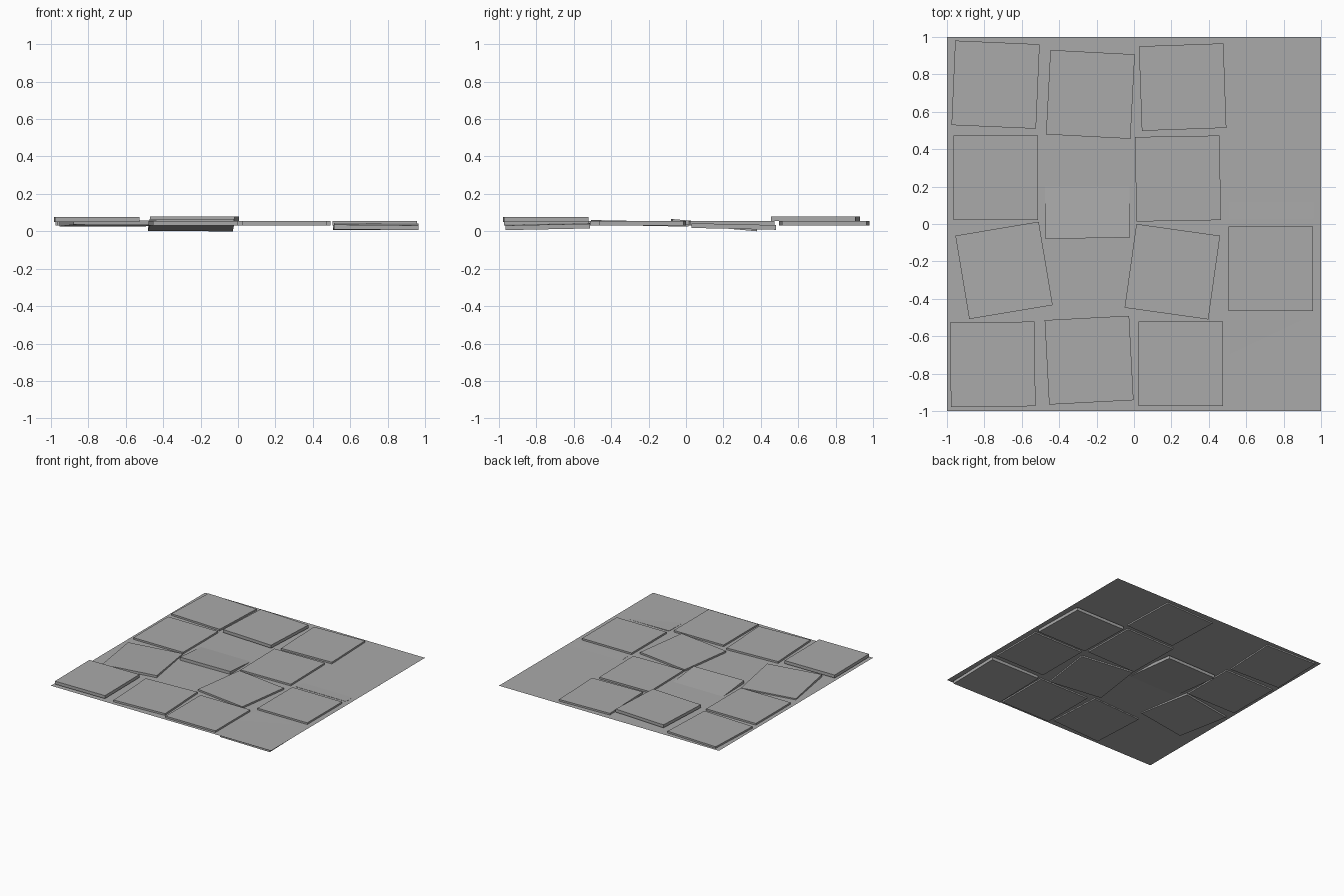
import bpy, math
from mathutils import Matrix, Vector

if "Cube" in bpy.data.objects:
    bpy.data.objects.remove(bpy.data.objects["Cube"])

stone = bpy.data.materials.new("stone grey")
stone.diffuse_color = (0.40, 0.40, 0.40, 1)
stone.use_nodes = True
stone.node_tree.nodes["Principled BSDF"].inputs["Base Color"].default_value = stone.diffuse_color

SIZE, THICK, GROUND = 0.452, 0.025, 0.041

# ground sheet, a single flat plane that the tiles are bedded in
bpy.ops.mesh.primitive_plane_add(size=2, location=(0, 0, GROUND))
ground = bpy.context.object
ground.name = "ground_sheet"
ground.data.materials.append(stone)


def paving_tile(name, x, y, turn, top=0.055, slope_x=0.0, slope_y=0.0):
    """Square slab: centre, turn in degrees, height of top centre, slope."""
    bpy.ops.mesh.primitive_cube_add(size=1)
    tile = bpy.context.object
    tile.name = name
    rot = Matrix.Rotation(math.radians(turn), 4, 'Z')
    for v in tile.data.vertices:
        p = rot @ Vector((v.co.x * SIZE, v.co.y * SIZE, (v.co.z - 0.5) * THICK))
        p.z += top + slope_x * p.x + slope_y * p.y
        v.co = p
    tile.location = (x, y, 0)
    tile.data.materials.append(stone)


# rows from back to front; two places are left without a tile
tiles = [
    (-0.740, 0.745, -2.5), (-0.233, 0.693, -3, 0.080), (0.260, 0.732, 2),
    (-0.740, 0.247, 0), (-0.250, 0.150, 1, 0.0455, 0, -0.089),
    (0.235, 0.243, 1), (0.735, 0.255, 0, 0.038, 0, -0.022),
    (-0.695, -0.248, 9.5, 0.055, 0.0, -0.02), (0.205, -0.255, -8, 0.055),
    (0.730, -0.240, 0),
    (-0.755, -0.750, 0.5, 0.076), (-0.240, -0.728, 3, 0.056),
    (0.250, -0.747, 0), (0.738, -0.738, 0, 0.038, -0.0095, 0.02),
]
for i, t in enumerate(tiles):
    paving_tile(f"paving_tile_{i + 1}", *t)
